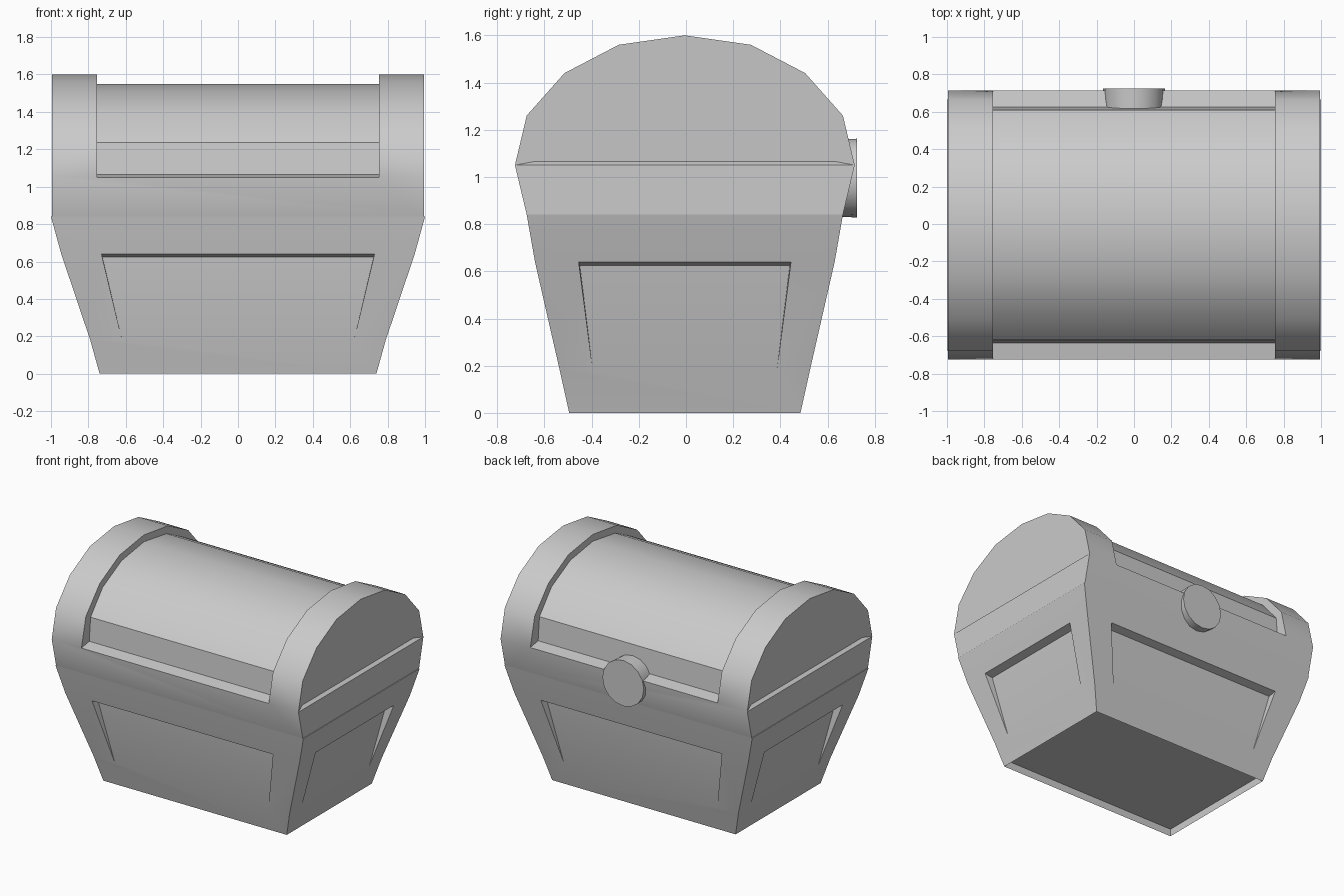
import bpy, bmesh, math
from mathutils import Matrix

cube = bpy.data.objects.get("Cube")
if cube:
    bpy.data.objects.remove(cube, do_unlink=True)

SHIFT = -0.005  # chest sits slightly forward so that the lock balances it

grey = bpy.data.materials.new("plain grey")
grey.use_nodes = True
COLOUR = (0.6, 0.6, 0.6, 1)
grey.diffuse_color = COLOUR
grey.node_tree.nodes["Principled BSDF"].inputs["Base Color"].default_value = COLOUR


def finish(name, bm):
    bmesh.ops.remove_doubles(bm, verts=bm.verts, dist=0.0005)
    bmesh.ops.recalc_face_normals(bm, faces=bm.faces)
    mesh = bpy.data.meshes.new(name)
    bm.to_mesh(mesh)
    bm.free()
    obj = bpy.data.objects.new(name, mesh)
    bpy.context.collection.objects.link(obj)
    mesh.materials.append(grey)
    bpy.ops.object.select_all(action="DESELECT")
    obj.select_set(True)
    bpy.context.view_layer.objects.active = obj
    bpy.ops.object.shade_smooth_by_angle(angle=math.radians(30))
    return obj


def face(bm, points):
    return bm.faces.new([bm.verts.new(p) for p in points])


# Tapered body: (height, half length, half depth) of each level
LEVELS = [(0, 0.74, 0.49), (0.18, 0.79, 0.53), (0.64, 0.945, 0.635), (0.84, 1.0, 0.67)]


def wall(bm, levels, low, high, place):
    """One wall with a panel that sinks in towards its top edge."""
    def pair(u, d, z):
        return place(-u, d, z), place(u, d, z)
    (l0, r0), (l1, r1), (l2, r2), (l3, r3) = [pair(u, d, z) for z, u, d in levels]
    z1, z2, d1, d2 = levels[1][0], levels[2][0], levels[1][2], levels[2][2]
    pl1, pr1 = pair(low, d1, z1)
    pl2, pr2 = pair(high, d2, z2)
    il, ir = pair(high - 0.005, d2 - 0.06, z2 - 0.015)
    for pts in ([l0, r0, r1, pr1, pl1, l1], [l2, pl2, pr2, r2, r3, l3],
                [l1, pl1, pl2, l2], [pr1, r1, r2, pr2],
                [pl1, pr1, ir, il], [il, ir, pr2, pl2],
                [pl1, il, pl2], [pr1, pr2, ir]):
        face(bm, pts)


bm = bmesh.new()
ends = [(z, y, x) for z, x, y in LEVELS]
for s in (-1, 1):
    wall(bm, LEVELS, 0.62, 0.73, lambda u, d, z: (u, s * d + SHIFT, z))
    wall(bm, ends, 0.39, 0.45, lambda u, d, z: (s * d, u + SHIFT, z))


def rect(x, y, z):
    return [(-x, -y + SHIFT, z), (x, -y + SHIFT, z), (x, y + SHIFT, z), (-x, y + SHIFT, z)]


# Closed rim on top and a floor set up inside the base
face(bm, rect(1.0, 0.67, 0.84))
foot, floor = rect(0.74, 0.49, 0), rect(0.74, 0.49, 0.055)
for i in range(4):
    j = (i + 1) % 4
    face(bm, [foot[i], foot[j], floor[j], floor[i]])
face(bm, floor)
finish("chest_body", bm)


# Barrel lid: raised bands at both ends, sunken middle
def arch(half):
    """Mirror a half profile (outside to crown) into a full arch."""
    return half + [(-y, z) for y, z in reversed(half[:-1])]


OUTER = arch([(0.72, 1.05), (0.67, 1.26), (0.51, 1.44), (0.28, 1.56), (0, 1.6)])
INNER = arch([(0.63, 1.065), (0.615, 1.235), (0.475, 1.4), (0.26, 1.51), (0, 1.55)])
END, BAND, BASE_Y, BASE_Z = 0.995, 0.755, 0.67, 0.84


def at(x, p):
    return (x, p[0] + SHIFT, p[1])


def strip(bm, xa, pa, xb, pb):
    """Bridge two open profiles placed at two positions along the lid."""
    for i in range(len(pa) - 1):
        face(bm, [at(xa, pa[i]), at(xb, pb[i]), at(xb, pb[i + 1]), at(xa, pa[i + 1])])


bm = bmesh.new()
strip(bm, -BAND, INNER, BAND, INNER)
for s in (-1, 1):
    # End band, recess wall and slightly dished end panel
    strip(bm, s * BAND, OUTER, s * END, OUTER)
    strip(bm, s * BAND, OUTER, s * BAND, INNER)
    dish = [at(s * 0.97, (-0.64, 1.065)), at(s * 0.97, (0.64, 1.065))]
    face(bm, [at(s * END, p) for p in OUTER] + dish)
    left, right = at(s * END, OUTER[-1]), at(s * END, OUTER[0])
    face(bm, [left, right, dish[1], dish[0]])
    face(bm, [left, right, at(s * END, (BASE_Y, BASE_Z)), at(s * END, (-BASE_Y, BASE_Z))])
    # Ledge and lower border along the front and back
    edge, foot, inner = (s * 0.72, 1.05), (s * BASE_Y, BASE_Z), (s * 0.63, 1.065)
    face(bm, [at(-BAND, edge), at(BAND, edge), at(BAND, inner), at(-BAND, inner)])
    face(bm, [at(-END, foot), at(END, foot), at(END, edge), at(BAND, edge),
              at(-BAND, edge), at(-END, edge)])
face(bm, [at(x, (y, BASE_Z)) for x, y in
          ((-END, -BASE_Y), (END, -BASE_Y), (END, BASE_Y), (-END, BASE_Y))])
finish("chest_lid", bm)

# Round lock
bm = bmesh.new()
bmesh.ops.create_cone(bm, cap_ends=True, segments=16, radius1=0.16, radius2=0.167, depth=0.145,
                      matrix=Matrix.Translation((0, 0.652, 0.995)) @ Matrix.Rotation(-math.pi / 2, 4, "X"))
finish("round_lock", bm)
